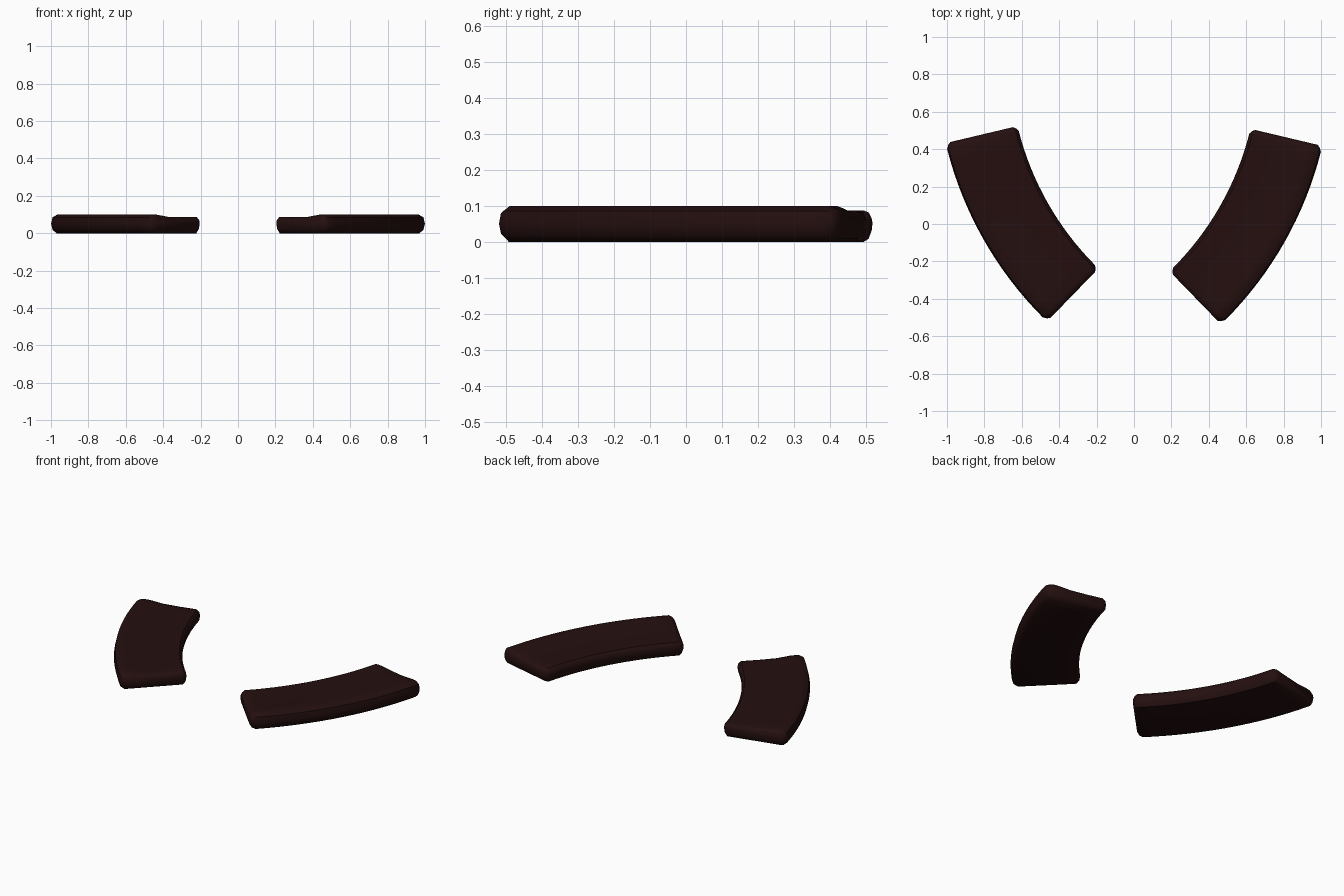
import bpy, bmesh, math

if "Cube" in bpy.data.objects:
    bpy.data.objects.remove(bpy.data.objects["Cube"])

mat = bpy.data.materials.new("dark brown")
mat.diffuse_color = (0.018, 0.0048, 0.0048, 1)
mat.use_nodes = True
mat.node_tree.nodes["Principled BSDF"].inputs["Base Color"].default_value = mat.diffuse_color

# Cross-section (radius, height): low inner shelf rising to the outer rim
SECTION = [(1.585, 0.0), (1.57, 0.02), (1.565, 0.05), (1.568, 0.074), (1.582, 0.087),
           (1.69, 0.086), (1.80, 0.088), (1.89, 0.1), (1.925, 0.1), (1.952, 0.085),
           (1.96, 0.05), (1.952, 0.018), (1.93, 0.0)]
CX, CY = 0.90, 0.885
A0, A1, STEPS = 14.3, 44.9, 16


def scaled(inset_r, inset_z):
    """Section shrunk towards its middle, for the rounded ends."""
    kr, kz = 1 - inset_r / 0.1975, 1 - inset_z / 0.05
    return [(1.7625 + (r - 1.7625) * kr, 0.05 + (z - 0.05) * kz) for r, z in SECTION]


def curved_pad(name, side, dy):
    # Stations along the arc: rounded end, body, rounded end
    ends = [(0.95, scaled(0.026, 0.026)), (0.6, scaled(0.012, 0.008))]
    stations = [(A0 - d, s) for d, s in ends]
    stations += [(A0 + (A1 - A0) * i / STEPS, SECTION) for i in range(STEPS + 1)]
    stations += [(A1 + d, s) for d, s in reversed(ends)]
    bm = bmesh.new()
    rings = []
    for deg, sec in stations:
        a = math.radians(deg)
        rings.append([bm.verts.new((side * (r * math.cos(a) - CX),
                                    CY - r * math.sin(a) + dy, z)) for r, z in sec])
    n = len(SECTION)
    for p, q in zip(rings, rings[1:]):
        for i in range(n):
            bm.faces.new((p[i], p[(i + 1) % n], q[(i + 1) % n], q[i]))
    bm.faces.new(rings[0])
    bm.faces.new(rings[-1])
    bmesh.ops.recalc_face_normals(bm, faces=bm.faces)
    me = bpy.data.meshes.new(name)
    bm.to_mesh(me)
    bm.free()
    me.materials.append(mat)
    ob = bpy.data.objects.new(name, me)
    bpy.context.collection.objects.link(ob)
    bpy.ops.object.select_all(action='DESELECT')
    ob.select_set(True)
    bpy.context.view_layer.objects.active = ob
    bpy.ops.object.shade_smooth_by_angle(angle=math.radians(40))


# Two mirrored pads, the right one sitting slightly further forward
curved_pad("left_curved_pad", -1, 0.0)
curved_pad("right_curved_pad", 1, -0.015)
